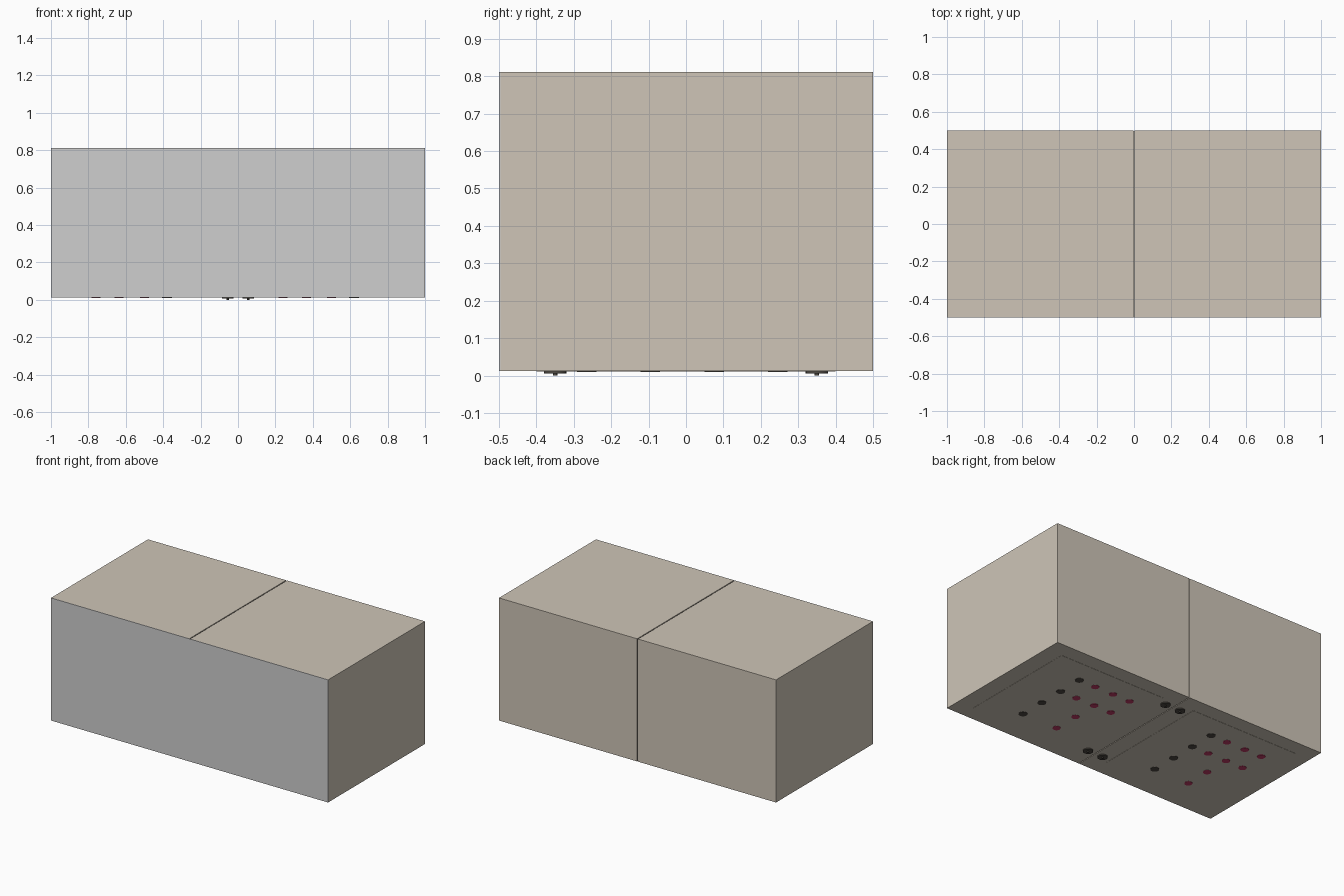
import bpy

if "Cube" in bpy.data.objects:
    bpy.data.objects.remove(bpy.data.objects["Cube"])


def material(name, rgb):
    m = bpy.data.materials.new(name)
    m.diffuse_color = (*rgb, 1)
    m.use_nodes = True
    m.node_tree.nodes["Principled BSDF"].inputs["Base Color"].default_value = m.diffuse_color
    return m


BEIGE = material("warm beige", (0.62, 0.56, 0.475))
GREY = material("light grey", (0.62, 0.62, 0.62))
DARK = material("dark brown", (0.075, 0.066, 0.055))
RED = material("crimson", (0.52, 0.045, 0.13))


def box(name, lo, hi, mat):
    bpy.ops.mesh.primitive_cube_add(
        size=1, location=[(a + b) / 2 for a, b in zip(lo, hi)])
    ob = bpy.context.object
    ob.name = name
    ob.scale = [b - a for a, b in zip(lo, hi)]
    bpy.ops.object.transform_apply(location=False, rotation=False, scale=True)
    ob.data.materials.append(mat)
    return ob


def disc(name, x, y, z0, z1, r, mat, sides=24):
    bpy.ops.mesh.primitive_cylinder_add(
        vertices=sides, radius=r, depth=z1 - z0, location=(x, y, (z0 + z1) / 2))
    ob = bpy.context.object
    ob.name = name
    ob.data.materials.append(mat)
    bpy.ops.object.shade_smooth_by_angle()
    return ob


Z0, Z1 = 0.012, 0.812
GAP = 0.003

# One continuous front panel
box("front_panel", (-1, -0.5, Z0), (1, -0.496, Z1), GREY)

# Dark core showing in the narrow seam between the halves
box("seam_core", (-GAP, -0.496, Z0 + 0.004), (GAP, 0.496, Z1 - 0.004), DARK)

for side, cx in (("left", -0.5), ("right", 0.5)):
    # Cabinet half
    lo, hi = (-1, -GAP) if cx < 0 else (GAP, 1)
    box(side + "_cabinet", (lo, -0.496, Z0), (hi, 0.5, Z1), BEIGE)

    # Thin base plate on the underside
    box(side + "_base_plate", (cx - 0.385, -0.4, Z0 - 0.0012),
        (cx + 0.385, 0.4, Z0 + 0.002), BEIGE)

    # Rows of round pads: one dark column, then the crimson group
    for i, y in enumerate((-0.265, -0.095, 0.075, 0.245)):
        disc(side + "_dark_pad", cx + 0.12, y, Z0 - 0.003, Z0, 0.026, DARK)
        offsets = (-0.135,) if i < 2 else (-0.26, -0.135, 0.0)
        for dx in offsets:
            disc(side + "_crimson_pad", cx + dx, y, Z0 - 0.003, Z0, 0.024, RED)

    # Feet beside the seam, each a flat disc on a small pin
    fx = 0.055 if cx > 0 else -0.055
    for y in (-0.35, 0.35):
        disc(side + "_foot", fx, y, 0.006, Z0, 0.03, DARK)
        disc(side + "_foot_pin", fx, y, 0, 0.007, 0.006, DARK, 12)
